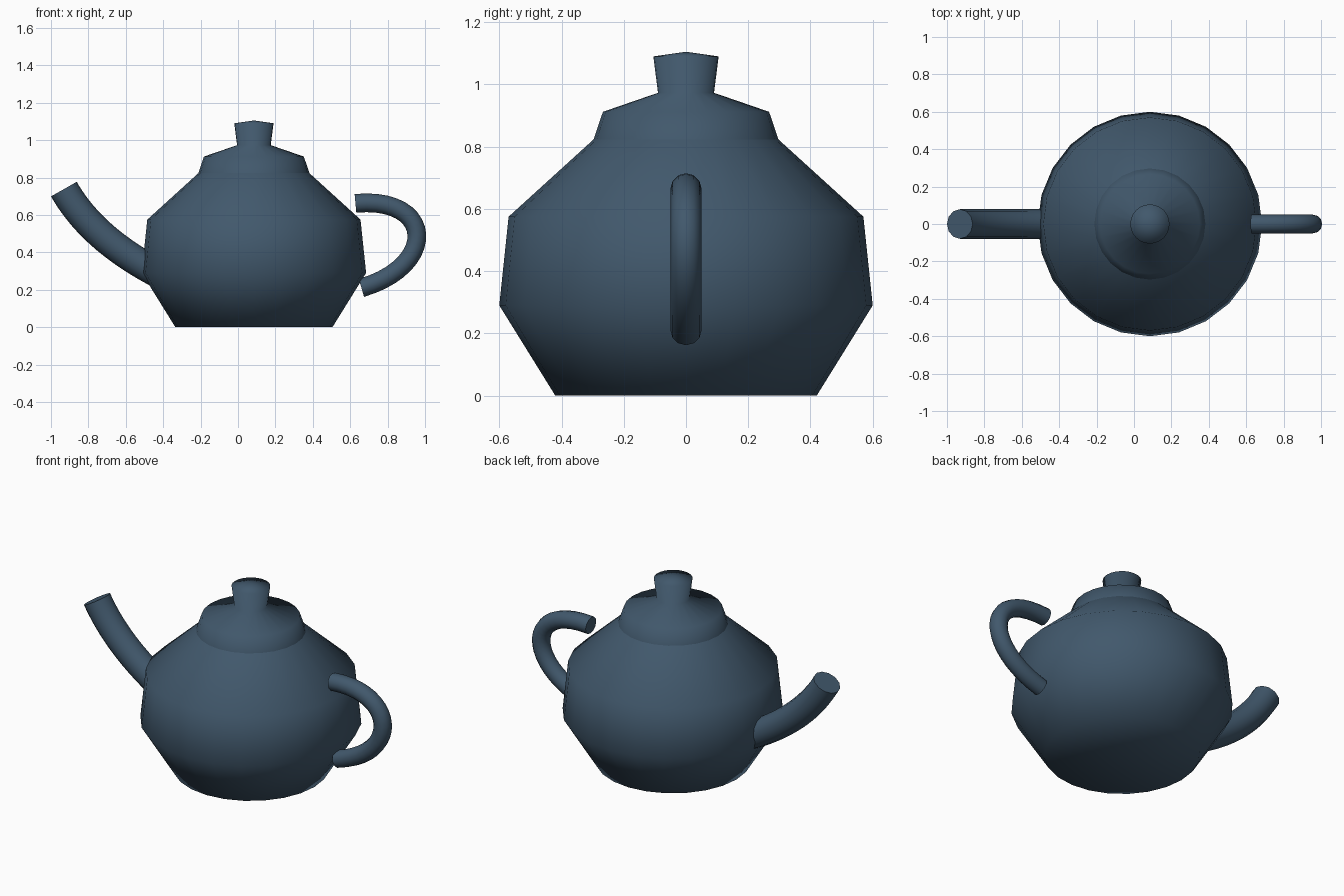
import bpy, bmesh, math

cube = bpy.data.objects.get("Cube")
if cube:
    bpy.data.objects.remove(cube, do_unlink=True)

AXIS_X = 0.085
SIDES = 24

# One glaze colour for the whole pot
glaze = bpy.data.materials.new("slate blue glaze")
colour = (0.053, 0.098, 0.150, 1.0)
glaze.diffuse_color = colour
glaze.use_nodes = True
shader = glaze.node_tree.nodes["Principled BSDF"]
shader.inputs["Base Color"].default_value = colour
shader.inputs["Roughness"].default_value = 0.6


def link_mesh(name, mesh):
    mesh.materials.clear()
    mesh.materials.append(glaze)
    obj = bpy.data.objects.new(name, mesh)
    bpy.context.collection.objects.link(obj)
    return obj


def lathe(name, profile):
    """Turn a (radius, height) profile around the pot's axis."""
    bm = bmesh.new()
    points = [bm.verts.new((r, 0, z)) for r, z in profile]
    edges = [bm.edges.new(pair) for pair in zip(points, points[1:])]
    bmesh.ops.spin(bm, geom=points + edges, cent=(0, 0, 0), axis=(0, 0, 1),
                   angle=math.tau, steps=SIDES, use_duplicate=False)
    bmesh.ops.remove_doubles(bm, verts=bm.verts, dist=0.0005)
    bmesh.ops.recalc_face_normals(bm, faces=bm.faces)
    for face in bm.faces:
        face.smooth = True
    mesh = bpy.data.meshes.new(name)
    bm.to_mesh(mesh)
    bm.free()
    link_mesh(name, mesh).location.x = AXIS_X


def tube(name, radius, start, start_handle, end_handle, end):
    """Sweep a capped round tube along one Bezier span in the xz plane."""
    curve = bpy.data.curves.new(name + " path", "CURVE")
    curve.dimensions = "3D"
    curve.bevel_depth = radius
    curve.bevel_resolution = 4
    curve.resolution_u = 20
    curve.use_fill_caps = True
    spline = curve.splines.new("BEZIER")
    spline.bezier_points.add(1)
    for point, co, handle in zip(spline.bezier_points, (start, end),
                                 (start_handle, end_handle)):
        point.handle_left_type = point.handle_right_type = "FREE"
        point.co = point.handle_left = point.handle_right = (co[0], 0, co[1])
        if co is start:
            point.handle_right = (handle[0], 0, handle[1])
        else:
            point.handle_left = (handle[0], 0, handle[1])
    helper = bpy.data.objects.new(name + " path", curve)
    bpy.context.collection.objects.link(helper)
    bpy.context.view_layer.update()
    evaluated = helper.evaluated_get(bpy.context.evaluated_depsgraph_get())
    mesh = bpy.data.meshes.new_from_object(evaluated)
    bpy.data.objects.remove(helper, do_unlink=True)

    # Weld the caps to the wall, with crisp rims
    bm = bmesh.new()
    bm.from_mesh(mesh)
    bmesh.ops.remove_doubles(bm, verts=bm.verts, dist=0.0005)
    bmesh.ops.recalc_face_normals(bm, faces=bm.faces)
    for face in bm.faces:
        face.smooth = True
    for edge in bm.edges:
        edge.smooth = edge.calc_face_angle(0) < math.radians(50)
    bm.to_mesh(mesh)
    bm.free()
    link_mesh(name, mesh)


# Pot body with a closed base and shoulder
lathe("body", [(0, 0), (0.42, 0), (0.60, 0.29), (0.57, 0.575), (0.295, 0.825)])

# Lid with its knob
lathe("lid", [(0.297, 0.823), (0.267, 0.912), (0.09, 0.973),
              (0.105, 1.09), (0, 1.105)])

# Spout on the right, handle on the left
tube("spout", 0.079, (-0.42, 0.285), (-0.66, 0.41), (-0.83, 0.56), (-0.931, 0.738))
tube("handle", 0.05, (0.628, 0.662), (1.05, 0.70), (1.07, 0.33), (0.66, 0.21))
